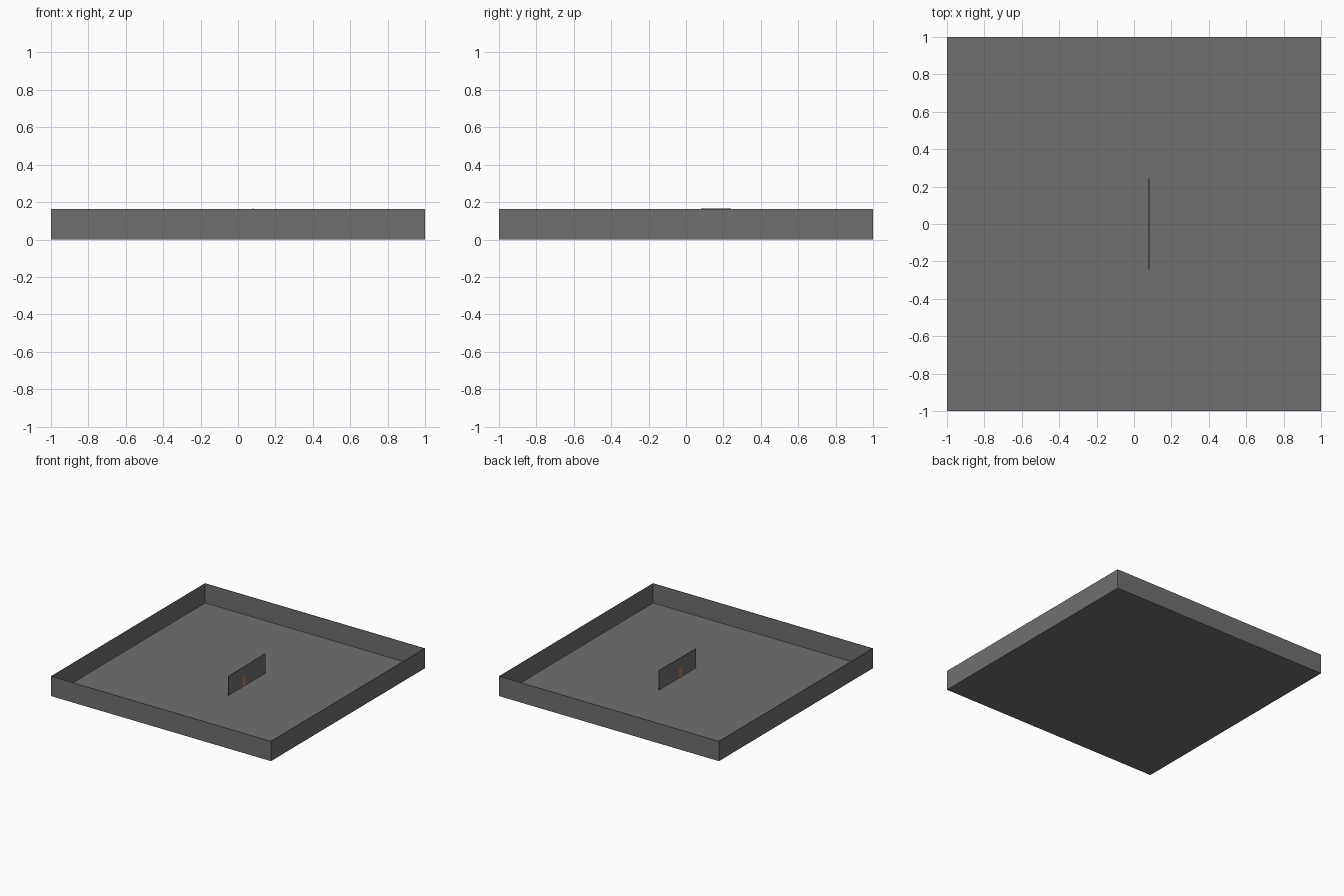
import bpy

if "Cube" in bpy.data.objects:
    bpy.data.objects.remove(bpy.data.objects["Cube"])

T = 0.004   # sheet thickness
H = 0.163   # wall height


def material(name, r, g, b):
    mat = bpy.data.materials.new(name)
    mat.diffuse_color = (r, g, b, 1)
    mat.use_nodes = True
    mat.node_tree.nodes["Principled BSDF"].inputs["Base Color"].default_value = mat.diffuse_color
    return mat


grey = material("dark_grey", 0.16, 0.16, 0.16)
wood = material("door_wood", 0.5, 0.22, 0.09)


def box(name, x, y, z, mat=grey):
    """Box from (min, max) ranges on each axis."""
    bpy.ops.mesh.primitive_cube_add(size=1, location=[(a + b) / 2 for a, b in (x, y, z)])
    ob = bpy.context.object
    ob.name = name
    ob.scale = [b - a for a, b in (x, y, z)]
    bpy.ops.object.transform_apply(location=False, rotation=False, scale=True)
    ob.data.materials.append(mat)
    return ob


# Floor
box("floor", (-1, 1), (-1, 1), (0, T))

# Outer walls
for side, s in (("left", -1), ("right", 1)):
    box(side + "_wall", sorted((s, s * (1 - T))), (-1, 1), (T, H))
for side, s in (("front", -1), ("back", 1)):
    box(side + "_wall", (-1 + T, 1 - T), sorted((s, s * (1 - T))), (T, H))

# Partition in three panels, the middle one around a doorway
px = (0.08 - T / 2, 0.08 + T / 2)
door_y, door_top = (-0.06, -0.02), 0.085
box("partition_front", px, (-0.24, -0.08), (T, H))
box("partition_back", px, (0.08, 0.24), (T, H + 0.003))
box("doorway_front_side", px, (-0.08, door_y[0]), (T, H))
box("doorway_back_side", px, (door_y[1], 0.08), (T, H))
box("doorway_lintel", px, door_y, (door_top, H))

# Door
box("door", px, door_y, (T, door_top), wood)
